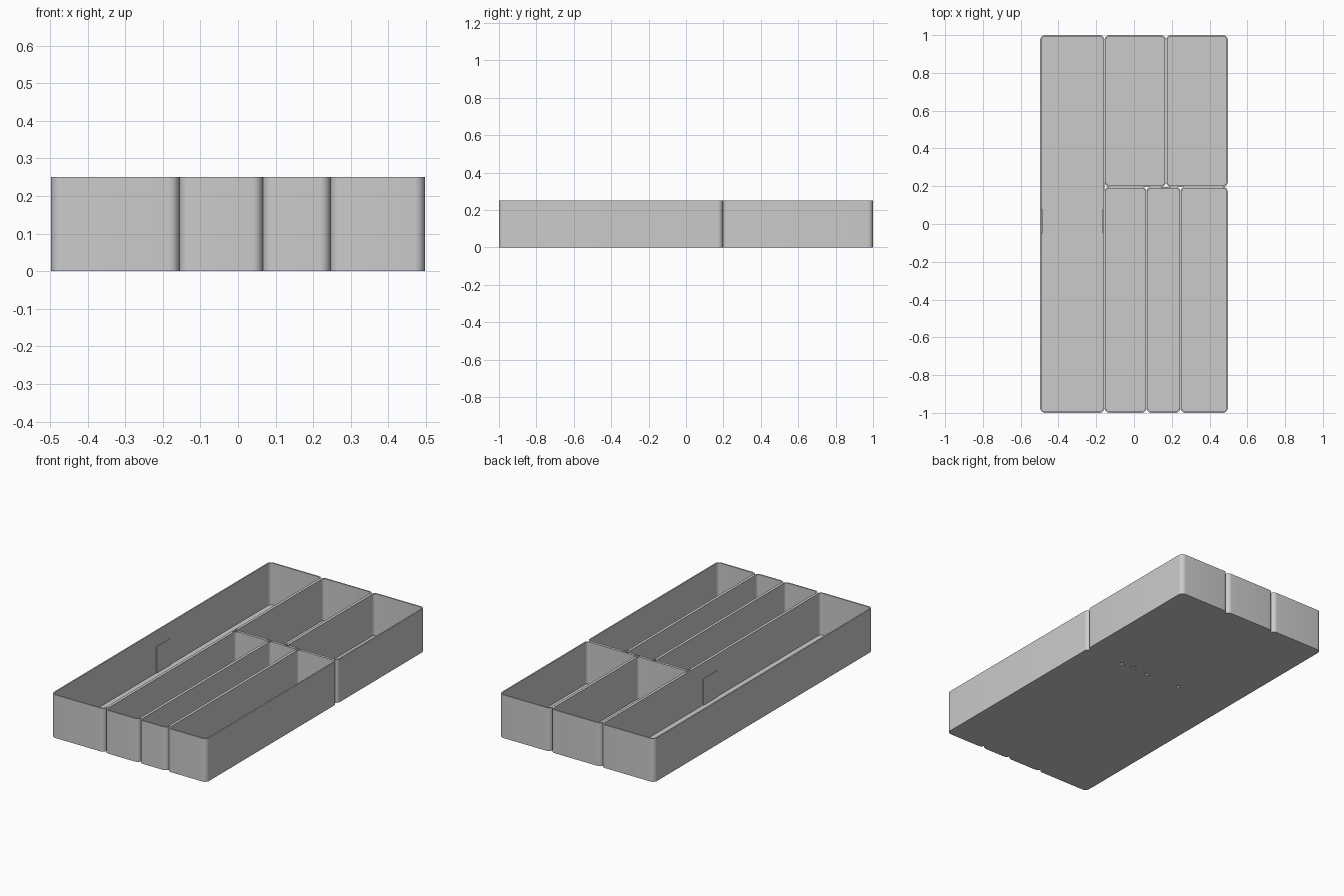
import bpy, bmesh, math

cube = bpy.data.objects.get("Cube")
if cube:
    bpy.data.objects.remove(cube, do_unlink=True)

HEIGHT = 0.25
WALL = 0.008
RADIUS = 0.027
SEGMENTS = 8

grey = bpy.data.materials.new("plain grey")
grey.use_nodes = True
grey.diffuse_color = (0.6, 0.6, 0.6, 1)
grey.node_tree.nodes["Principled BSDF"].inputs["Base Color"].default_value = (0.6, 0.6, 0.6, 1)


def finish(bm, name):
    bmesh.ops.recalc_face_normals(bm, faces=bm.faces)
    mesh = bpy.data.meshes.new(name)
    bm.to_mesh(mesh)
    bm.free()
    mesh.materials.append(grey)
    obj = bpy.data.objects.new(name, mesh)
    bpy.context.collection.objects.link(obj)
    return obj


def rounded_ring(bm, x0, x1, y0, y1, radius, z):
    """Ring of vertices around a rectangle with rounded corners."""
    corners = [(x1, y1, -1, -1), (x0, y1, 1, -1), (x0, y0, 1, 1), (x1, y0, -1, 1)]
    ring = []
    for quarter, (x, y, sx, sy) in enumerate(corners):
        for i in range(SEGMENTS + 1):
            a = (quarter + i / SEGMENTS) * math.pi / 2
            ring.append(bm.verts.new((x + sx * radius + radius * math.cos(a),
                                      y + sy * radius + radius * math.sin(a), z)))
    return ring


def tray(name, x0, x1, y0, y1):
    """Open box: outer wall, rim, inner wall and floor."""
    bm = bmesh.new()
    inner = (x0 + WALL, x1 - WALL, y0 + WALL, y1 - WALL, RADIUS - WALL)
    rings = [rounded_ring(bm, x0, x1, y0, y1, RADIUS, 0),
             rounded_ring(bm, x0, x1, y0, y1, RADIUS, HEIGHT),
             rounded_ring(bm, *inner, HEIGHT),
             rounded_ring(bm, *inner, WALL)]
    for low, high in zip(rings, rings[1:]):
        for i in range(len(low)):
            j = (i + 1) % len(low)
            bm.faces.new((low[i], low[j], high[j], high[i]))
    bm.faces.new(rings[0])
    bm.faces.new(rings[-1])
    obj = finish(bm, name)
    bpy.ops.object.select_all(action='DESELECT')
    obj.select_set(True)
    bpy.context.view_layer.objects.active = obj
    bpy.ops.object.shade_smooth_by_angle(angle=math.radians(30))


def plate(name, x0, x1, y0, y1, z0, z1):
    bm = bmesh.new()
    bmesh.ops.create_cube(bm, size=1)
    bmesh.ops.scale(bm, vec=(x1 - x0, y1 - y0, z1 - z0), verts=bm.verts)
    bmesh.ops.translate(bm, vec=((x0 + x1) / 2, (y0 + y1) / 2, (z0 + z1) / 2), verts=bm.verts)
    finish(bm, name)


# Trays, side by side, split into a front and a back row
SIDE, AISLE, SPLIT = 0.497, -0.156, 0.197
tray("long_tray", -SIDE, AISLE, -1, 1)
for row, y0, y1, edges in (("front", -1, SPLIT, (AISLE, 0.066, 0.246, SIDE)),
                           ("back", SPLIT, 1, (AISLE, 0.169, SIDE))):
    for n, (x0, x1) in enumerate(zip(edges, edges[1:]), 1):
        tray(f"{row}_tray_{n}", x0, x1, y0, y1)

# Raised pads inside the long tray walls
PAD = WALL + 0.004
plate("right_wall_pad", -SIDE + WALL / 2, -SIDE + PAD, -0.05, 0.08, WALL / 2, 0.16)
plate("left_wall_pad", AISLE - PAD, AISLE - WALL / 2, -0.05, 0.08, WALL / 2, 0.16)
